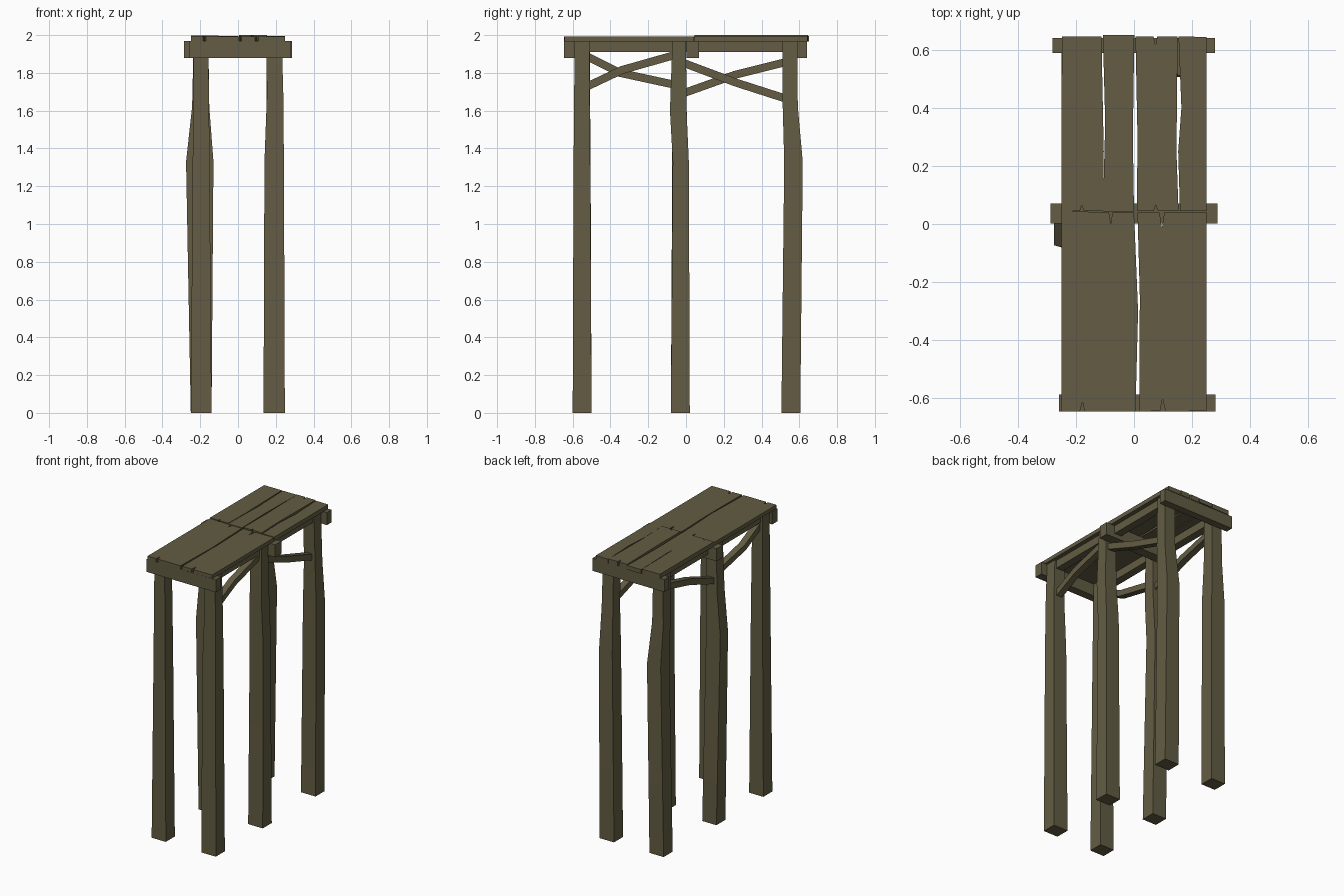
import bpy, bmesh, math
from mathutils import Vector

wood = bpy.data.materials.new("weathered olive wood")
wood.diffuse_color = (0.125, 0.108, 0.056, 1)


def finish(name, bm):
    bmesh.ops.recalc_face_normals(bm, faces=bm.faces)
    me = bpy.data.meshes.new(name)
    bm.to_mesh(me)
    bm.free()
    ob = bpy.data.objects.new(name, me)
    bpy.context.collection.objects.link(ob)
    me.materials.append(wood)
    bpy.context.view_layer.objects.active = ob
    ob.select_set(True)
    bpy.ops.object.shade_smooth_by_angle(angle=math.radians(35))
    ob.select_set(False)
    return ob


def loft(name, rings):
    """Skin a closed tube through rings of four points."""
    bm = bmesh.new()
    rows = [[bm.verts.new(p) for p in r] for r in rings]
    n = len(rows[0])
    for a, b in zip(rows, rows[1:]):
        for i in range(n):
            j = (i + 1) % n
            bm.faces.new((a[i], a[j], b[j], b[i]))
    bm.faces.new(rows[0])
    bm.faces.new(rows[-1])
    return finish(name, bm)


def post(name, sections):
    loft(name, [[(x0, y0, z), (x1, y0, z), (x1, y1, z), (x0, y1, z)]
                for z, x0, x1, y0, y1 in sections])


def box(name, x0, x1, y0, y1, z0, z1):
    post(name, [(z0, x0, x1, y0, y1), (z1, x0, x1, y0, y1)])


def brace(name, x, path, wide=0.045, high=0.042):
    rings = []
    for i, (y, z) in enumerate(path):
        a, b = path[max(i - 1, 0)], path[min(i + 1, len(path) - 1)]
        d = Vector((0, b[0] - a[0], b[1] - a[1])).normalized()
        n = Vector((0, -d.z, d.y)) * high / 2
        c, s = Vector((x, y, z)), Vector((wide / 2, 0, 0))
        rings.append([c - s - n, c + s - n, c + s + n, c - s + n])
    loft(name, rings)


def plank(name, outline, z0, z1):
    bm = bmesh.new()
    f = bm.faces.new([bm.verts.new((x, y, z0)) for x, y in outline])
    r = bmesh.ops.extrude_face_region(bm, geom=[f])
    for v in r["geom"]:
        if isinstance(v, bmesh.types.BMVert):
            v.co.z = z1
    finish(name, bm)


# Posts: tapered, with crooked upper parts
post("front_left_post", [(0, -.25, -.14, -.60, -.50), (1.3, -.24, -.15, -.593, -.505),
                         (1.97, -.235, -.157, -.59, -.51)])
post("front_right_post", [(0, .135, .248, -.60, -.50), (1.33, .14, .243, -.595, -.507),
                          (1.68, .153, .24, -.592, -.51), (1.97, .15, .232, -.59, -.51)])
post("middle_left_post", [(0, -.25, -.14, -.08, .02), (1.33, -.275, -.165, -.073, .013),
                          (1.62, -.243, -.157, -.08, .003), (1.97, -.235, -.157, -.072, 0)])
post("middle_right_post", [(0, .135, .248, -.08, .02), (1.33, .14, .242, -.07, .015),
                           (1.6, .15, .24, -.085, .003), (1.97, .15, .232, -.072, 0)])
post("back_left_post", [(0, -.25, -.14, .505, .605), (1.33, -.236, -.13, .52, .618),
                        (1.62, -.238, -.152, .512, .592), (1.97, -.235, -.157, .51, .588)])
post("back_right_post", [(0, .135, .248, .505, .605), (1.33, .14, .242, .52, .618),
                         (1.62, .153, .24, .512, .592), (1.97, .15, .232, .51, .588)])

# Cross beams and side rails under the deck
box("front_beam", -.258, .28, -.645, -.587, 1.88, 1.968)
box("middle_beam", -.287, .287, .002, .07, 1.88, 1.968)
box("back_beam", -.28, .278, .588, .64, 1.88, 1.968)
for side, s in (("left", -1), ("right", 1)):
    box(side + "_rail", *sorted((s * .165, s * .22)), -.60, .60, 1.91, 1.968)

# Diagonal braces between posts
brace("front_brace_left", -.195, [(-.53, 1.89), (-.35, 1.80), (-.05, 1.735)])
brace("front_brace_right", .195, [(-.53, 1.725), (-.34, 1.815), (-.04, 1.90)])
brace("back_brace_left", -.195, [(-.02, 1.69), (.26, 1.79), (.54, 1.86)])
brace("back_brace_right", .195, [(-.02, 1.855), (.26, 1.75), (.54, 1.66)])

# Front deck: two wide planks with split ends
plank("front_plank_left", [(-.25, -.645), (-.186, -.645), (-.177, -.61), (-.17, -.645),
      (.005, -.645), (.014, -.30), (.0, .04), (-.074, .04), (-.08, .002), (-.086, .04),
      (-.25, .045)], 1.966, 1.993)
plank("front_plank_right", [(.018, -.645), (.09, -.643), (.098, -.60), (.108, -.645),
      (.25, -.643), (.25, .042), (.104, .04), (.096, -.015), (.088, .04),
      (.012, .04), (.02, -.25)], 1.966, 1.993)

# Back deck: four narrow planks
plank("back_plank_1", [(-.25, .045), (-.186, .045), (-.18, .065), (-.172, .045),
      (-.106, .045), (-.104, .25), (-.112, .645), (-.248, .645)], 1.966, 1.998)
plank("back_plank_2", [(-.107, .043), (.0, .043), (-.004, .3), (.001, .65), (-.107, .65),
      (-.099, .35)], 1.966, 1.995)
plank("back_plank_3", [(.01, .045), (.068, .045), (.075, .066), (.082, .045), (.153, .045),
      (.146, .25), (.15, .645), (.08, .645), (.074, .615), (.067, .645), (.005, .645),
      (.012, .3)], 1.966, 2.0)
plank("back_plank_4", [(.158, .045), (.25, .045), (.25, .643), (.153, .645),
      (.163, .4), (.152, .25)], 1.966, 1.996)
